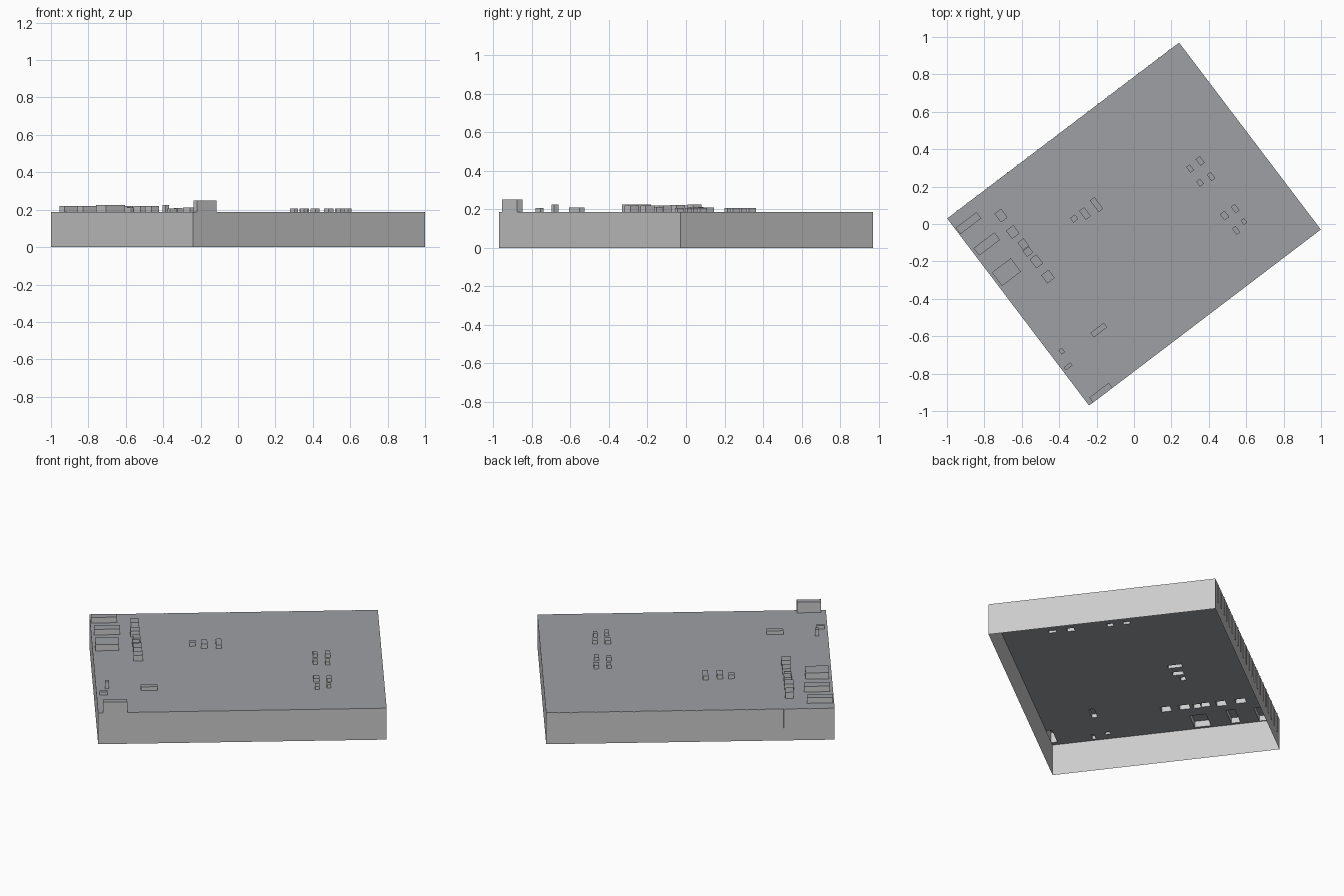
import bpy, bmesh
from math import radians
from mathutils import Matrix, Vector

if "Cube" in bpy.data.objects:
    bpy.data.objects.remove(bpy.data.objects["Cube"])

TURN = Matrix.Rotation(radians(37.17), 4, 'Z')
HU, HW, H = 0.778, 0.627, 0.187      # half length, half width, height

roofing = bpy.data.materials.new("dark_roofing")
roofing.diffuse_color = (.345, .352, .37, 1)
roofing.use_nodes = True
roofing.node_tree.nodes["Principled BSDF"].inputs["Base Color"].default_value = roofing.diffuse_color
plain = bpy.data.materials.new("plain_wall")
plain.diffuse_color = (.8, .8, .8, 1)
plain.use_nodes = True
plain.node_tree.nodes["Principled BSDF"].inputs["Base Color"].default_value = plain.diffuse_color


def finish(name, bm, materials=()):
    me = bpy.data.meshes.new(name)
    bm.to_mesh(me)
    bm.free()
    for m in materials:
        me.materials.append(m)
    ob = bpy.data.objects.new(name, me)
    ob.matrix_world = TURN
    bpy.context.collection.objects.link(ob)
    return ob


def ring(cx, cy, hx, hy):
    return [(cx - hx, cy - hy), (cx + hx, cy - hy), (cx + hx, cy + hy), (cx - hx, cy + hy)]


def tube(bm, pts, z0, z1, cap):
    lo = [bm.verts.new((x, y, z0)) for x, y in pts]
    hi = [bm.verts.new((x, y, z1)) for x, y in pts]
    for i in range(4):
        j = (i + 1) % 4
        bm.faces.new((lo[i], lo[j], hi[j], hi[i]))
    if cap:
        bm.faces.new(hi).material_index = 1


# rooftop units: world centre x, y, size along length, size along width, top
units = [
    (-.885, .005, .14, .042, .22), (-.787, -.107, .14, .05, .22), (-.682, -.257, .127, .09, .224),
    (-.711, .045, .045, .058, .224), (-.648, -.043, .05, .055, .222), (-.592, -.108, .04, .05, .22),
    (-.567, -.148, .04, .04, .212), (-.522, -.2, .045, .06, .22), (-.46, -.281, .05, .055, .22),
    (-.2, .104, .03, .078, .21), (-.262, .056, .034, .06, .212), (-.32, .029, .033, .03, .21),
    (.3, .296, .024, .038, .207), (.354, .337, .028, .044, .207), (.412, .254, .026, .042, .207),
    (.353, .221, .026, .034, .207), (.484, .045, .032, .042, .207), (.541, .083, .026, .044, .207),
    (.588, .013, .022, .03, .207), (.546, -.034, .024, .042, .207),
    (-.188, -.567, .09, .03, .209), (-.386, -.68, .022, .028, .226), (-.352, -.761, .045, .02, .207),
    (-.177, -.902, .13, .034, .25),
]

# outer walls, open below
bm = bmesh.new()
tube(bm, ring(0, 0, HU, HW), 0, H, False)
finish("walls", bm, [plain])

# roof sheet with an opening under every unit
roof = bmesh.new()
loops = [ring(0, 0, HU, HW)]
inverse = TURN.inverted()
for i, (x, y, su, sw, top) in enumerate(units):
    c = inverse @ Vector((x, y, 0))
    pts = ring(c.x, c.y, su / 2, sw / 2)
    loops.append(pts)
    bm = bmesh.new()
    tube(bm, pts, H, top, True)
    finish(f"rooftop_unit_{i + 1}", bm, [plain, roofing])
for pts in loops:
    vs = [roof.verts.new((x, y, H)) for x, y in pts]
    for k in range(4):
        roof.edges.new((vs[k], vs[(k + 1) % 4]))
bmesh.ops.triangle_fill(roof, edges=roof.edges[:], use_beauty=True, normal=(0, 0, 1))
for f in roof.faces:
    f.normal_update()
    if f.normal.z < 0:
        f.normal_flip()
bmesh.ops.dissolve_limit(roof, angle_limit=0.01, verts=roof.verts[:], edges=roof.edges[:])
finish("roof", roof, [roofing])

# shallow upright fins along the back left wall
bm = bmesh.new()
N = 23
for i in range(1, N):
    u = -HU + 2 * HU * i / N
    bmesh.ops.create_cube(bm, size=1, matrix=Matrix.Translation((u, HW + .001, .13))
                          @ Matrix.Diagonal((.008, .004, .112, 1)))
finish("wall_fins", bm, [plain])
